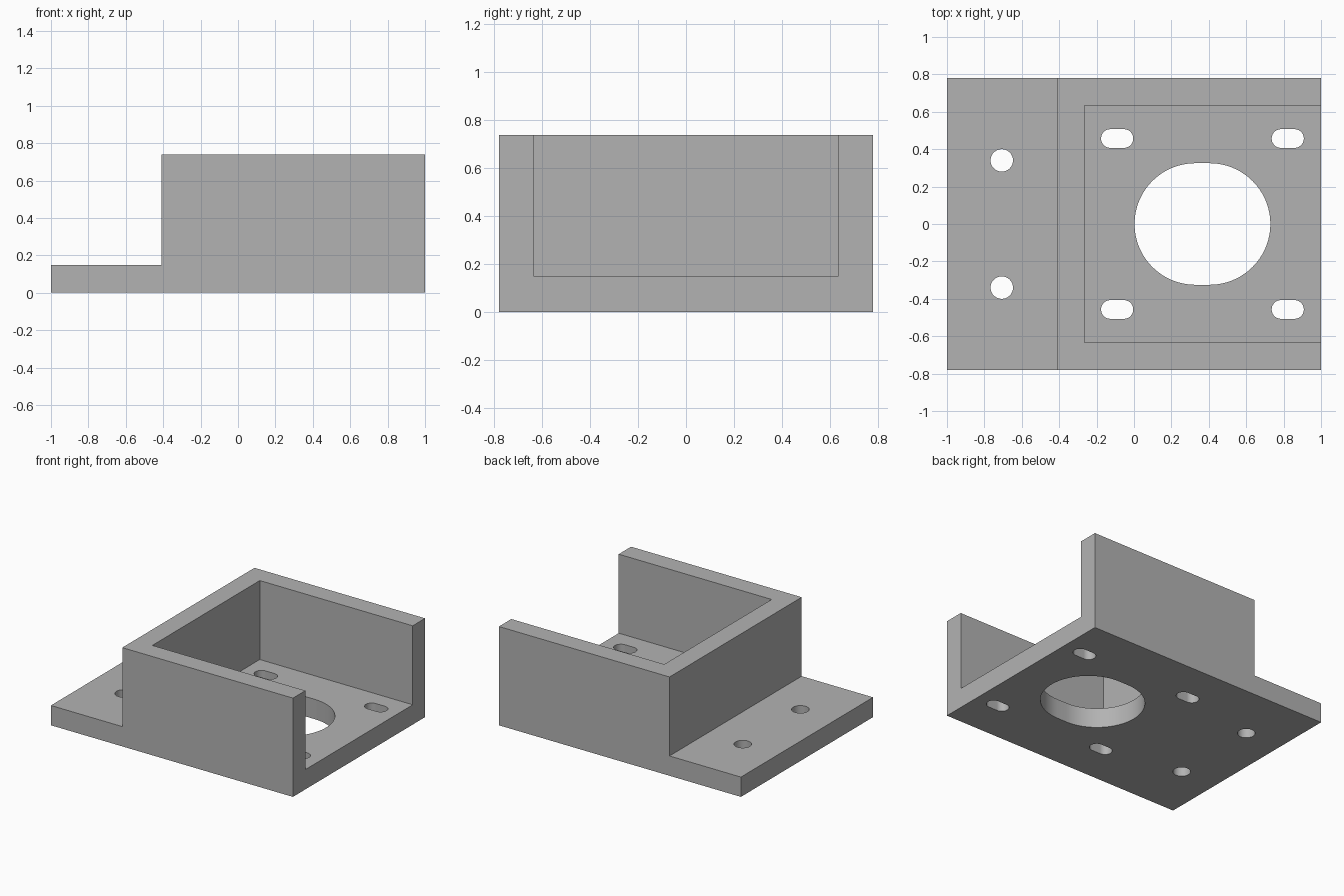
import bpy, bmesh, math
from mathutils import Vector

cube = bpy.data.objects.get("Cube")
if cube:
    bpy.data.objects.remove(cube, do_unlink=True)

# Main dimensions
HALF_X, HALF_Y = 1.0, 0.78
BASE_TOP, WALL_TOP = 0.148, 0.738
WALL_X = -0.41
THICK = 0.146

grey = bpy.data.materials.new("plain grey")
grey.use_nodes = True
colour = (0.45, 0.45, 0.45, 1)
grey.diffuse_color = colour
grey.node_tree.nodes["Principled BSDF"].inputs["Base Color"].default_value = colour


def prism(name, outline, offset):
    """Extrude a closed outline of 3D points along an offset."""
    bm = bmesh.new()
    face = bm.faces.new([bm.verts.new(p) for p in outline])
    new = bmesh.ops.extrude_face_region(bm, geom=[face])["geom"]
    verts = [v for v in new if isinstance(v, bmesh.types.BMVert)]
    bmesh.ops.translate(bm, verts=verts, vec=Vector(offset))
    bmesh.ops.recalc_face_normals(bm, faces=bm.faces)
    mesh = bpy.data.meshes.new(name)
    bm.to_mesh(mesh)
    bm.free()
    mesh.materials.append(grey)
    obj = bpy.data.objects.new(name, mesh)
    bpy.context.collection.objects.link(obj)
    return obj


def slot(name, x, y, radius, straight=0.0, segments=32):
    """Upright cutter: a circle, stretched along x by a straight half length."""
    points = []
    for side in (1, -1):
        last = segments if straight else segments - 1
        for i in range(last + 1):
            a = side * math.pi / 2 * -1 + math.pi * i / segments
            points.append((x + side * straight + radius * math.cos(a),
                           y + radius * math.sin(a), -0.1))
    return prism(name, points, (0, 0, BASE_TOP + 0.2))


# Stepped body: flange and raised block in one side profile
profile = [(-HALF_X, 0), (HALF_X, 0), (HALF_X, WALL_TOP), (WALL_X, WALL_TOP),
           (WALL_X, BASE_TOP), (-HALF_X, BASE_TOP)]
body = prism("mounting_bracket", [(x, -HALF_Y, z) for x, z in profile],
             (0, 2 * HALF_Y, 0))

# Pocket open at the top and at the +x end
px, py = WALL_X + THICK, HALF_Y - THICK
cutters = [prism("pocket_cutter",
                 [(px, -py, BASE_TOP), (1.2, -py, BASE_TOP),
                  (1.2, py, BASE_TOP), (px, py, BASE_TOP)], (0, 0, 1))]

# Large opening, four slots and two flange holes
cutters.append(slot("opening_cutter", 0.366, 0, 0.325, 0.038, 48))
for s in (1, -1):
    cutters.append(slot("flange_hole_cutter", -0.707, s * 0.34, 0.06))
    for x in (-0.09, 0.822):
        cutters.append(slot("slot_cutter", x, s * 0.457, 0.05, 0.036))

bpy.ops.object.select_all(action='DESELECT')
body.select_set(True)
bpy.context.view_layer.objects.active = body
for cutter in cutters:
    cutter.hide_render = True
    mod = body.modifiers.new(cutter.name, 'BOOLEAN')
    mod.operation = 'DIFFERENCE'
    mod.solver = 'EXACT'
    mod.object = cutter
    bpy.ops.object.modifier_apply(modifier=mod.name)
    bpy.data.objects.remove(cutter, do_unlink=True)

bpy.ops.object.shade_smooth_by_angle(angle=math.radians(30))
